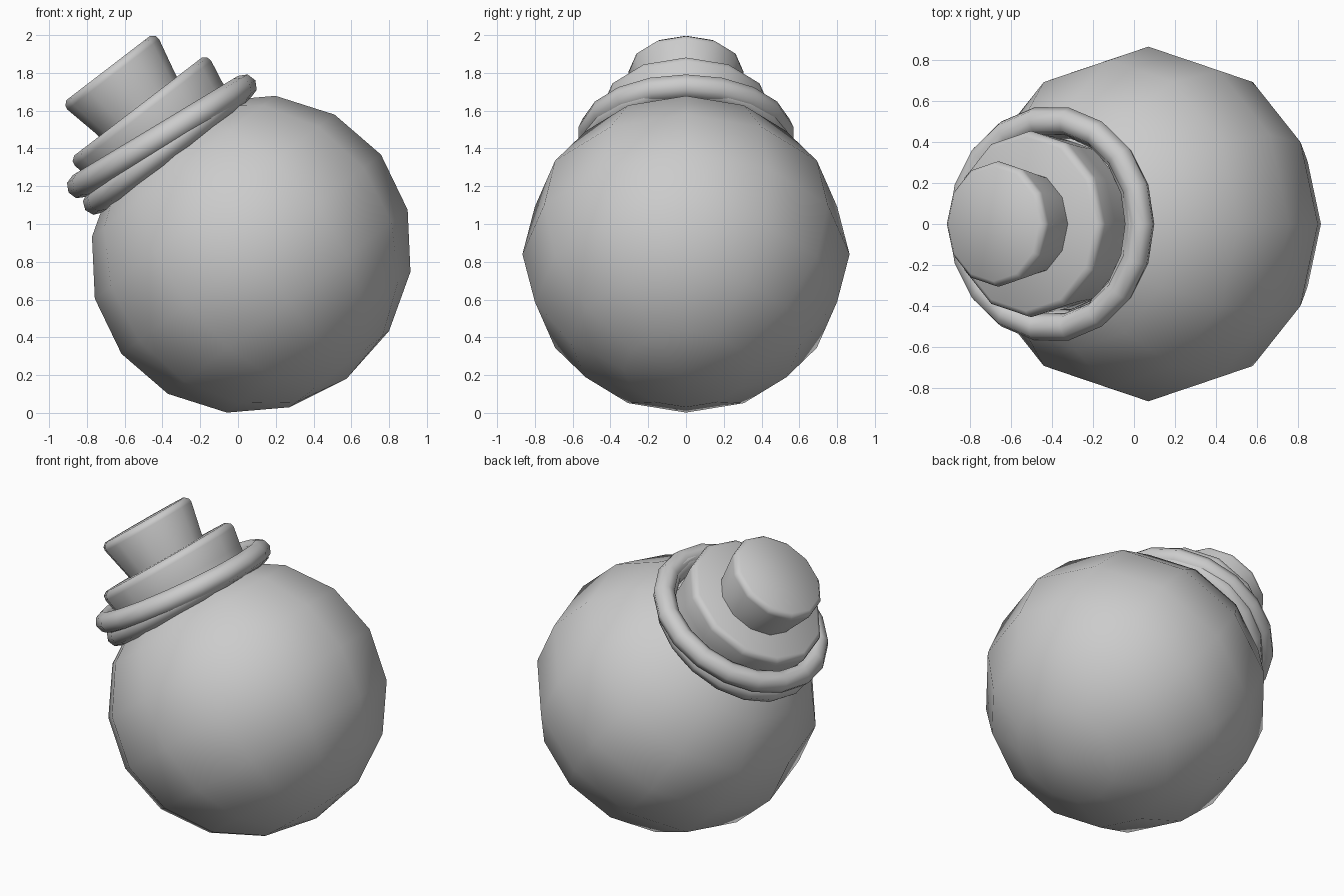
import bpy, bmesh
from math import radians, sin, cos, tau
from mathutils import Matrix, Vector

if "Cube" in bpy.data.objects:
    bpy.data.objects.remove(bpy.data.objects["Cube"])

CENTER = Vector((0.07, 0, 0.84))
TILT = radians(37.5)
FRAME = Matrix.Translation(CENTER) @ Matrix.Rotation(-TILT, 4, 'Y')


def finish(bm, name, matrix, angle):
    bmesh.ops.recalc_face_normals(bm, faces=bm.faces)
    mesh = bpy.data.meshes.new(name)
    bm.to_mesh(mesh)
    bm.free()
    mesh.transform(matrix)
    obj = bpy.data.objects.new(name, mesh)
    bpy.context.collection.objects.link(obj)
    bpy.ops.object.select_all(action='DESELECT')
    obj.select_set(True)
    bpy.context.view_layer.objects.active = obj
    bpy.ops.object.shade_smooth_by_angle(angle=radians(angle))
    return obj


def lathe(name, profile, sides, matrix, angle=50, closed=False):
    """Turn (radius, height) points about the local z axis."""
    bm = bmesh.new()
    rings = [[bm.verts.new((r * cos(tau * i / sides), r * sin(tau * i / sides), h))
              for i in range(sides)] for r, h in profile]
    pairs = list(zip(rings, rings[1:]))
    if closed:
        pairs.append((rings[-1], rings[0]))
    for a, b in pairs:
        for i in range(sides):
            j = (i + 1) % sides
            bm.faces.new((a[i], a[j], b[j], b[i]))
    if not closed:
        bm.faces.new(rings[0])
        bm.faces.new(rings[-1])
    return finish(bm, name, matrix, angle)


def ring(name, major, minor, sides, matrix):
    section = [(major + minor * cos(tau * k / 8), minor * sin(tau * k / 8)) for k in range(8)]
    return lathe(name, section, sides, matrix, 80, closed=True)


# Round body, slightly flattened along its tilted axis
bm = bmesh.new()
bmesh.ops.create_uvsphere(bm, u_segments=12, v_segments=8, radius=1)
finish(bm, "round_body", FRAME @ Matrix.Diagonal((0.866, 0.866, 0.83, 1)), 80)

# Flared collar with rounded rim, sunk into the body
lathe("collar", [(0.41, 0.62), (0.435, 0.83), (0.455, 0.94), (0.45, 0.967), (0.425, 0.985)],
      12, FRAME)

# Stopper knob, wider at the top
lathe("stopper", [(0.255, 0.94), (0.262, 1.0), (0.306, 1.2), (0.303, 1.222), (0.28, 1.243)],
      12, FRAME)

# Two cord loops round the neck, the upper one sitting slightly askew
ring("lower_cord", 0.49, 0.065, 18, FRAME @ Matrix.Translation((0, 0, 0.72)))
ring("upper_cord", 0.51, 0.067, 18,
     Matrix.Translation((-0.403, 0, 1.464)) @ Matrix.Rotation(radians(-31), 4, 'Y'))
